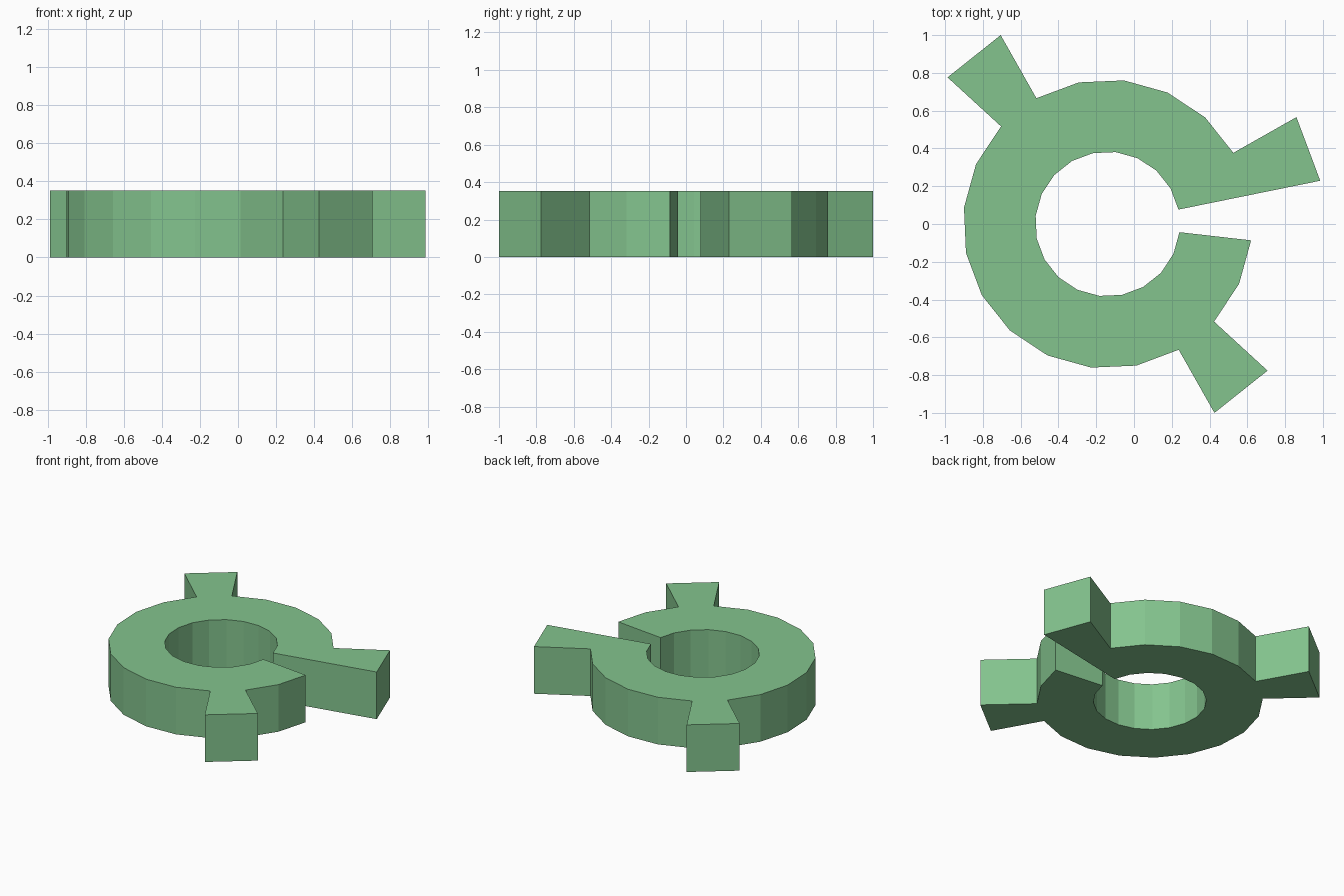
import bpy, bmesh
from math import radians, cos, sin

if "Cube" in bpy.data.objects:
    bpy.data.objects.remove(bpy.data.objects["Cube"])

CX = -0.14                       # ring axis offset from the overall centre
R_IN, R_OUT, R_TOOTH = 0.383, 0.765, 1.149
HEIGHT = 0.352
START, STEP, SEGMENTS = 11.5, 18.0, 19   # one 18 degree segment is left open
TEETH = (0, 6, 16)


def polar(radius, k):
    a = radians(START + STEP * k)
    return (CX + radius * cos(a), radius * sin(a), 0)


bm = bmesh.new()
inner = [bm.verts.new(polar(R_IN, k)) for k in range(SEGMENTS + 1)]
outer = [bm.verts.new(polar(R_OUT, k)) for k in range(SEGMENTS + 1)]

# Flat open ring
for k in range(SEGMENTS):
    bm.faces.new((inner[k], outer[k], outer[k + 1], inner[k + 1]))

# Radial teeth
for k in TEETH:
    a, b = (bm.verts.new(polar(R_TOOTH, i)) for i in (k, k + 1))
    bm.faces.new((outer[k], a, b, outer[k + 1]))

# Thickness
res = bmesh.ops.extrude_face_region(bm, geom=bm.faces[:], use_keep_orig=True)
top = [g for g in res["geom"] if isinstance(g, bmesh.types.BMVert)]
bmesh.ops.translate(bm, verts=top, vec=(0, 0, HEIGHT))
bmesh.ops.recalc_face_normals(bm, faces=bm.faces[:])

mesh = bpy.data.meshes.new("toothed_split_ring")
bm.to_mesh(mesh)
bm.free()
ring = bpy.data.objects.new("toothed_split_ring", mesh)
bpy.context.collection.objects.link(ring)

green = bpy.data.materials.new("green")
green.diffuse_color = (0.23, 0.55, 0.27, 1)
green.use_nodes = True
green.node_tree.nodes["Principled BSDF"].inputs["Base Color"].default_value = green.diffuse_color
mesh.materials.append(green)
